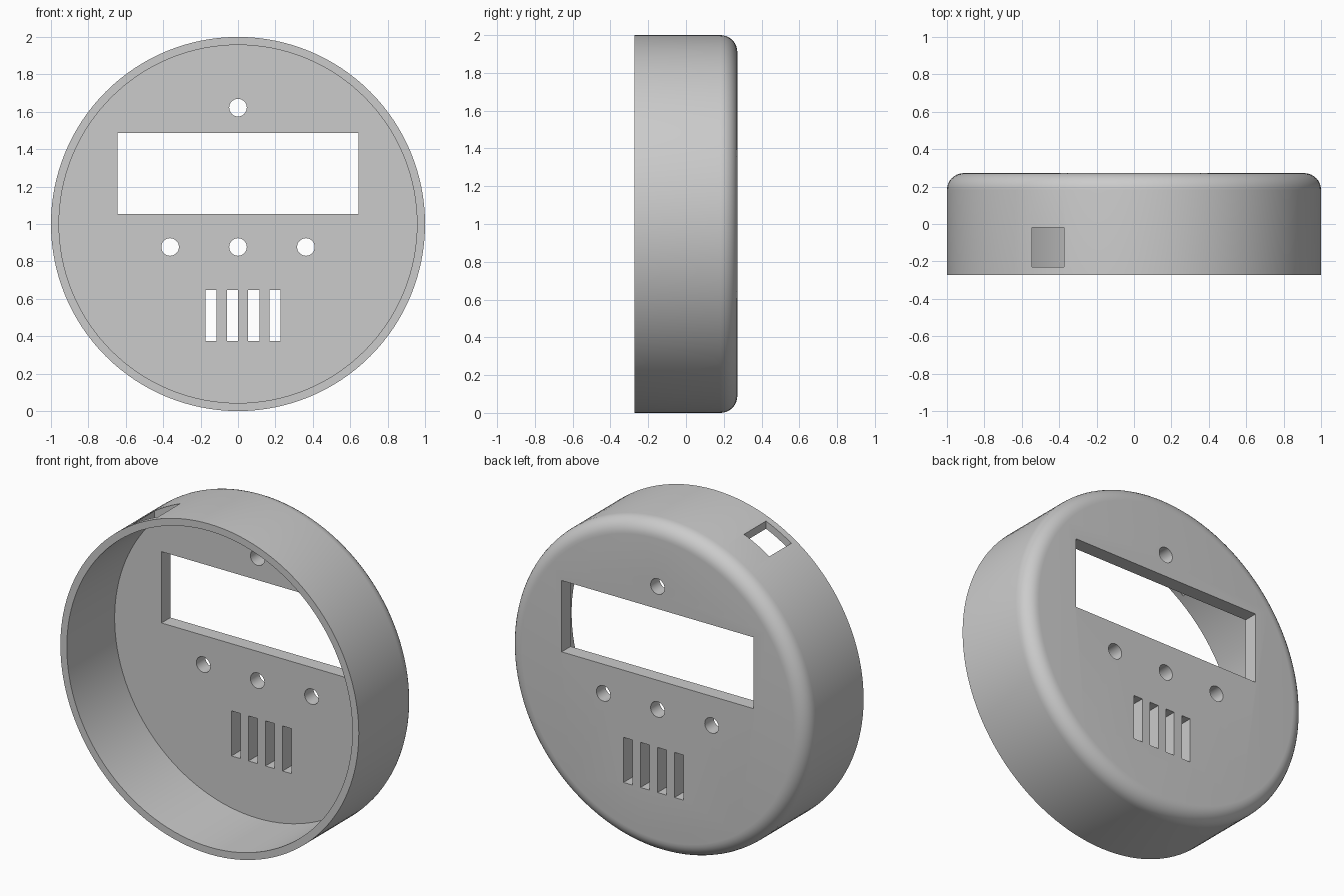
import bpy, bmesh, math
from mathutils import Vector, Matrix

if "Cube" in bpy.data.objects:
    bpy.data.objects.remove(bpy.data.objects["Cube"], do_unlink=True)

HALF = 0.272        # half the depth of the housing
INNER = 0.957       # inside radius of the wall
PLATE = 0.086       # thickness of the back plate
FILLET = 0.09       # rounding of the back edge
SEGMENTS = 128

grey = bpy.data.materials.new("plain_grey")
grey.use_nodes = True
colour = (0.6, 0.6, 0.6, 1)
grey.diffuse_color = colour
grey.node_tree.nodes["Principled BSDF"].inputs["Base Color"].default_value = colour


def make_object(name, bm):
    bmesh.ops.recalc_face_normals(bm, faces=bm.faces)
    mesh = bpy.data.meshes.new(name)
    bm.to_mesh(mesh)
    bm.free()
    mesh.materials.append(grey)
    obj = bpy.data.objects.new(name, mesh)
    bpy.context.collection.objects.link(obj)
    return obj


# Round housing: a cup profile turned about the y axis
profile = [(0, HALF - PLATE), (INNER, HALF - PLATE), (INNER, -HALF), (1, -HALF)]
for i in range(9):
    a = math.pi / 2 * i / 8
    profile.append((1 - FILLET + FILLET * math.cos(a),
                    HALF - FILLET + FILLET * math.sin(a)))
profile.append((0, HALF))

bm = bmesh.new()
verts = [bm.verts.new((r, y, 1)) for r, y in profile]
edges = [bm.edges.new(pair) for pair in zip(verts, verts[1:])]
bmesh.ops.spin(bm, geom=verts + edges, cent=(0, 0, 1), axis=(0, 1, 0),
               angle=math.tau, steps=SEGMENTS)
bmesh.ops.remove_doubles(bm, verts=bm.verts, dist=0.0001)
# Merge the flat fans into single round faces
centres = [v for v in bm.verts if Vector((v.co.x, v.co.z - 1)).length < 0.001]
bmesh.ops.dissolve_verts(bm, verts=centres)
housing = make_object("round_housing", bm)

# Cutters for all the openings
bm = bmesh.new()


def cut_box(x0, x1, y0, y1, z0, z1):
    centre = Vector((x0 + x1, y0 + y1, z0 + z1)) / 2
    size = (x1 - x0, y1 - y0, z1 - z0, 1)
    bmesh.ops.create_cube(bm, size=1, matrix=Matrix.Translation(centre) @ Matrix.Diagonal(size))


def cut_hole(x, z):
    bmesh.ops.create_cone(bm, cap_ends=True, segments=32, radius1=0.047, radius2=0.047, depth=0.4,
                          matrix=Matrix.Translation((x, HALF, z)) @ Matrix.Rotation(math.pi / 2, 4, 'X'))


# Display window
cut_box(-0.643, 0.643, 0.1, 0.4, 1.054, 1.486)
# Indicator hole and row of button holes
cut_hole(0, 1.622)
for x in (-0.363, 0, 0.363):
    cut_hole(x, 0.877)
# Sound slots
for i in range(4):
    x = -0.144 + 0.114 * i
    cut_box(x - 0.03, x + 0.03, 0.1, 0.4, 0.374, 0.647)
# Cable opening through the top of the wall
cut_box(-0.545, -0.375, -0.23, -0.02, 1.6, 2.1)
cutter = make_object("opening_cutter", bm)
cutter.hide_render = True

# Cut the openings and finish the shading
bpy.ops.object.select_all(action='DESELECT')
housing.select_set(True)
bpy.context.view_layer.objects.active = housing
mod = housing.modifiers.new("openings", 'BOOLEAN')
mod.operation = 'DIFFERENCE'
mod.solver = 'EXACT'
mod.object = cutter
bpy.ops.object.modifier_apply(modifier=mod.name)
bpy.data.objects.remove(cutter, do_unlink=True)
bpy.ops.object.shade_smooth_by_angle(angle=math.radians(30))
